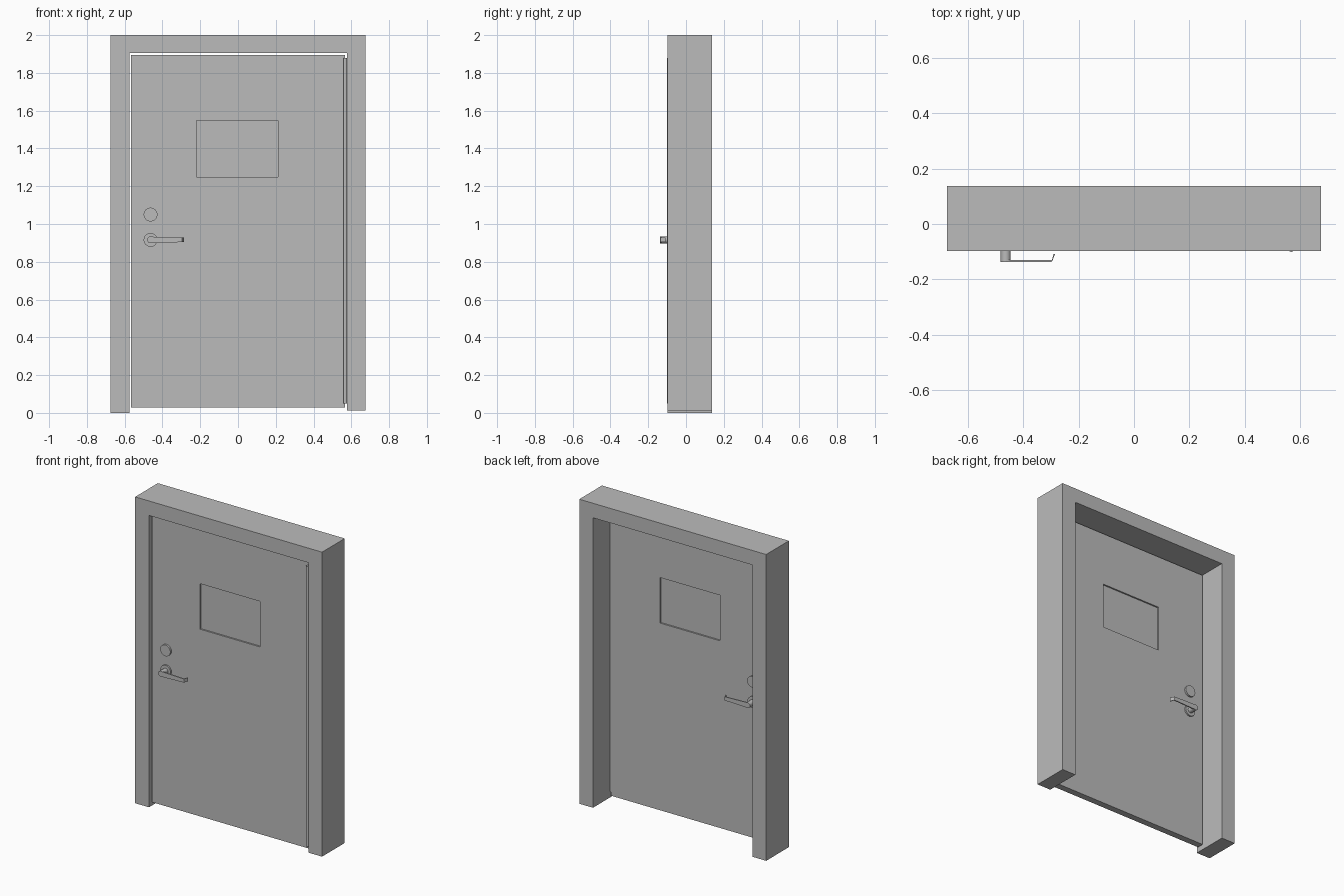
import bpy
import bmesh
from math import cos, sin, pi

cube = bpy.data.objects.get("Cube")
if cube:
    bpy.data.objects.remove(cube, do_unlink=True)

grey = bpy.data.materials.new("grey_paint")
grey.use_nodes = True
grey.diffuse_color = (0.5, 0.5, 0.5, 1)
grey.node_tree.nodes["Principled BSDF"].inputs["Base Color"].default_value = (0.5, 0.5, 0.5, 1)


def loft(name, rings, closed=False, smooth=False):
    """Join rings of points with faces; cap the ends, or close the loop of rings."""
    bm = bmesh.new()
    loops = [[bm.verts.new(p) for p in ring] for ring in rings]
    pairs = list(zip(loops, loops[1:]))
    if closed:
        pairs.append((loops[-1], loops[0]))
    else:
        bm.faces.new(loops[0])
        bm.faces.new(loops[-1])
    for a, b in pairs:
        for i in range(len(a)):
            j = (i + 1) % len(a)
            bm.faces.new((a[i], a[j], b[j], b[i]))
    bmesh.ops.recalc_face_normals(bm, faces=bm.faces)
    mesh = bpy.data.meshes.new(name)
    bm.to_mesh(mesh)
    bm.free()
    mesh.materials.append(grey)
    obj = bpy.data.objects.new(name, mesh)
    bpy.context.collection.objects.link(obj)
    if smooth:
        bpy.ops.object.select_all(action="DESELECT")
        obj.select_set(True)
        bpy.context.view_layer.objects.active = obj
        bpy.ops.object.shade_smooth_by_angle(angle=0.6)
    return obj


def rect(x0, x1, z0, z1, y):
    return [(x0, y, z0), (x1, y, z0), (x1, y, z1), (x0, y, z1)]


def circle(x, z, r, y, n=16):
    return [(x + r * cos(2 * pi * i / n), y, z + r * sin(2 * pi * i / n)) for i in range(n)]


# Frame: one upside-down U, with the hinge-side leg slightly shorter
FRONT, BACK = -0.097, 0.137
outline = [(-0.675, 0), (-0.575, 0), (-0.575, 1.905), (0.576, 1.905),
           (0.576, 0.012), (0.675, 0.012), (0.675, 2), (-0.675, 2)]
loft("door_frame", [[(x, y, z) for x, z in outline] for y in (FRONT, BACK)])

# Door leaf with a window opening, and the pane set into it
DF, DB = -0.077, -0.034
leaf = (-0.567, 0.566, 0.028, 1.896)
window = (-0.221, 0.212, 1.25, 1.547)
loft("door_leaf", [rect(*window, DF), rect(*leaf, DF), rect(*leaf, DB), rect(*window, DB)], closed=True)
loft("window_pane", [rect(*window, DF + 0.01), rect(*window, DB - 0.01)])

# Continuous hinge: barrel in front, leaf in the gap
HX, HY, HR = 0.5675, -0.0915, 0.0095
loft("hinge_barrel", [[(HX + x, HY + y, z) for x, y, _ in circle(0, 0, 0, 0, 1)
                       for x, y in [(HR * cos(i * pi / 6), HR * sin(i * pi / 6)) for i in range(12)]]
                      for z in (0.05, 1.88)], smooth=True)
loft("hinge_leaf", [rect(0.566, 0.576, 0.05, 1.88, y) for y in (HY, DB - 0.005)])

# Lock and lever set, repeated on both faces of the door
LX, LOCK_Z, LEVER_Z = -0.463, 1.05, 0.916
# Lever stations: x, distance of outer and inner side from the door, half height
lever = [(-0.463, 0.060, 0.053, 0.017), (-0.30, 0.060, 0.053, 0.012),
         (-0.296, 0.059, 0.053, 0.012), (-0.285, 0.032, 0.032, 0.012)]
for side, face, out in (("front", DF, -1), ("back", DB, 1)):
    def at(d):
        return face + out * d

    loft(side + "_deadbolt", [circle(LX, LOCK_Z, 0.037, at(0)), circle(LX, LOCK_Z, 0.037, at(0.012))], smooth=True)
    loft(side + "_handle_rose", [circle(LX, LEVER_Z, 0.037, at(0)), circle(LX, LEVER_Z, 0.037, at(0.01))], smooth=True)
    loft(side + "_handle_hub", [circle(LX, LEVER_Z, 0.018, at(0)), circle(LX, LEVER_Z, 0.018, at(0.06))], smooth=True)
    rings = []
    for x, d_out, d_in, h in lever:
        shift = 0.006 if d_out == d_in else 0
        rings.append([(x - shift, at(d_in), LEVER_Z - h), (x, at(d_out), LEVER_Z - h),
                      (x, at(d_out), LEVER_Z + h), (x - shift, at(d_in), LEVER_Z + h)])
    loft(side + "_handle_lever", rings)
